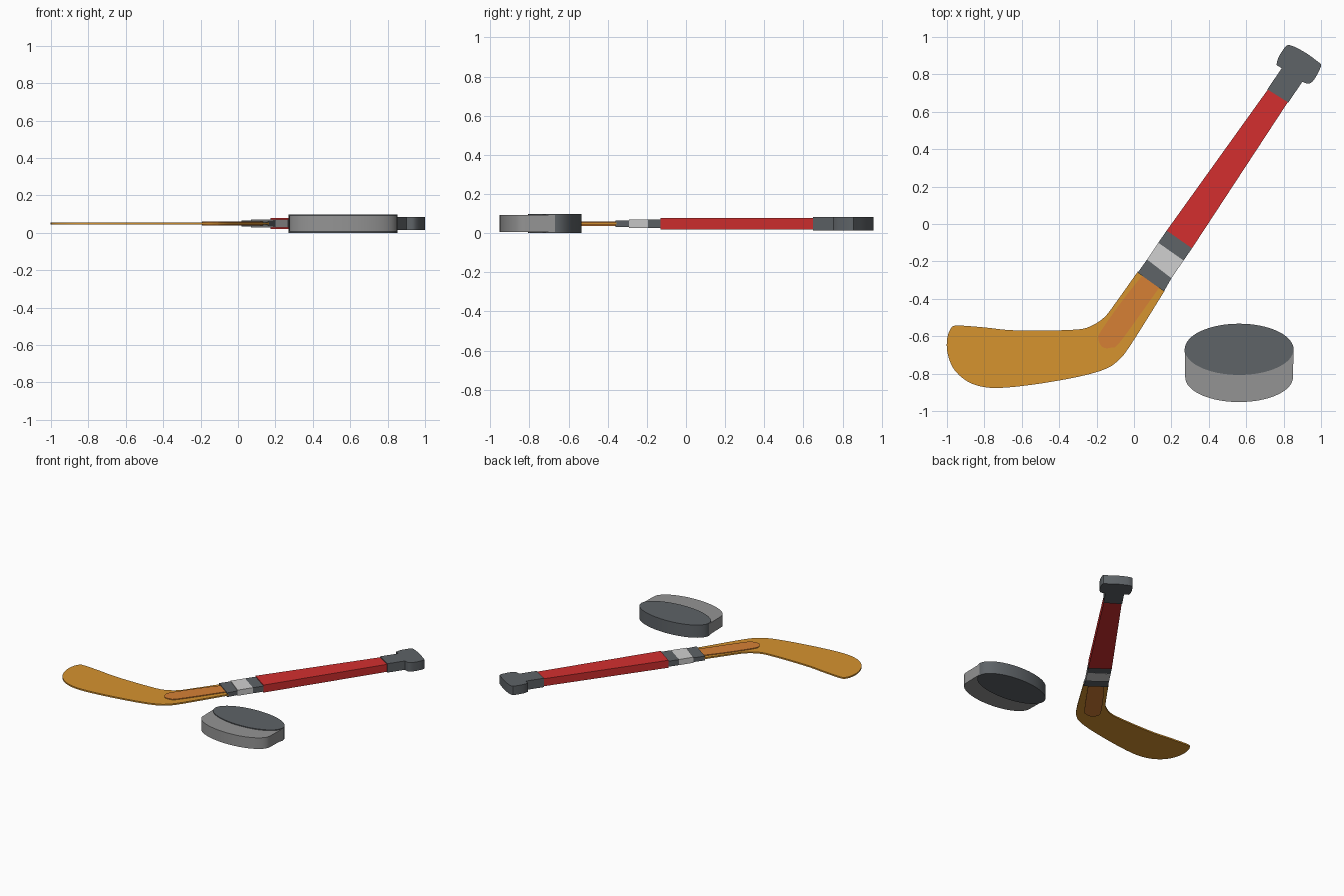
import bpy
import bmesh
import math
from mathutils import Vector

cube = bpy.data.objects.get("Cube")
if cube:
    bpy.data.objects.remove(cube, do_unlink=True)

MID = 0.049  # every part is a slab centred on this height


def material(name, rgb):
    linear = [((c / 255 + 0.055) / 1.055) ** 2.4 for c in rgb]
    m = bpy.data.materials.new(name)
    m.use_nodes = True
    m.diffuse_color = (*linear, 1)
    m.node_tree.nodes["Principled BSDF"].inputs["Base Color"].default_value = (*linear, 1)
    return m


wood = material("honey wood", (214, 147, 47))
inlay = material("orange wood", (214, 128, 53))
dark = material("dark grey", (94, 99, 103))
silver = material("light grey", (208, 208, 208))
red = material("red", (211, 47, 47))
grey = material("mid grey", (148, 148, 148))


def spline(points, steps=5):
    """Smooth open curve through the points; its ends stay sharp."""
    p = [Vector(q) for q in points]
    p = [p[0]] + p + [p[-1]]
    out = []
    for a, b, c, d in zip(p, p[1:], p[2:], p[3:]):
        for i in range(steps):
            t = i / steps
            out.append(0.5 * (2 * b + (c - a) * t + (2 * a - 5 * b + 4 * c - d) * t ** 2
                              + (3 * b - a - 3 * c + d) * t ** 3))
    return out + [p[-1]]


def arc(cx, cy, rx, ry, start, end, n):
    angles = [math.radians(start + (end - start) * i / n) for i in range(n + 1)]
    return [(cx + rx * math.cos(a), cy + ry * math.sin(a)) for a in angles]


def slab(name, outline, half, mat):
    """Extrude a flat outline to a slab of the given half thickness."""
    bm = bmesh.new()
    face = bm.faces.new([bm.verts.new((x, y, MID - half)) for x, y in outline])
    top = bmesh.ops.extrude_face_region(bm, geom=[face])["geom"]
    bmesh.ops.translate(bm, vec=(0, 0, 2 * half),
                        verts=[g for g in top if isinstance(g, bmesh.types.BMVert)])
    bmesh.ops.recalc_face_normals(bm, faces=bm.faces)
    mesh = bpy.data.meshes.new(name)
    bm.to_mesh(mesh)
    bm.free()
    mesh.materials.append(mat)
    obj = bpy.data.objects.new(name, mesh)
    bpy.context.collection.objects.link(obj)
    bpy.ops.object.select_all(action="DESELECT")
    obj.select_set(True)
    bpy.context.view_layer.objects.active = obj
    bpy.ops.object.shade_smooth_by_angle(angle=math.radians(30))
    return obj


# Curved blade with its raised inlay
slab("blade", spline([
    (0.02, -0.255), (-0.09, -0.41), (-0.16, -0.50), (-0.24, -0.55), (-0.32, -0.565),
    (-0.51, -0.57), (-0.67, -0.567), (-0.8, -0.553), (-0.945, -0.543), (-0.98, -0.56),
    (-1, -0.62), (-0.995, -0.7), (-0.96, -0.78), (-0.89, -0.842), (-0.8, -0.872),
    (-0.69, -0.875), (-0.5, -0.853), (-0.29, -0.815), (-0.16, -0.778), (-0.09, -0.735),
    (-0.02, -0.65), (0.165, -0.355)]), 0.0055, wood)
slab("blade_inlay", spline([
    (0.045, -0.275), (-0.055, -0.40), (-0.175, -0.57), (-0.19, -0.62), (-0.165, -0.66),
    (-0.12, -0.66), (-0.07, -0.625), (0.135, -0.34)]), 0.011, inlay)

# Shaft sections, each between two neighbouring cross cuts
cuts = [((0.02, -0.26), (0.16, -0.36)), ((0.07, -0.19), (0.20, -0.29)),
        ((0.13, -0.10), (0.265, -0.195)), ((0.175, -0.035), (0.31, -0.13)),
        ((0.72, 0.725), (0.825, 0.655))]
sections = [("lower_band", 0.0165, dark), ("middle_band", 0.022, silver),
            ("upper_band", 0.0215, dark), ("shaft", 0.029, red)]
for (name, half, mat), (a, b), (c, d) in zip(sections, cuts, cuts[1:]):
    slab(name, [a, c, d, b], half, mat)

# End grip with a flared knob
left_corner = spline([(0.762, 0.85), (0.77, 0.885), (0.80, 0.935), (0.83, 0.957),
                      (0.91, 0.92), (0.98, 0.87), (1, 0.845), (0.965, 0.775),
                      (0.935, 0.75), (0.90, 0.76)], 3)
slab("end_grip", [(0.713, 0.72), (0.79, 0.833), *left_corner, (0.825, 0.65)], 0.0345, dark)

# Puck: rim slab with a thicker oval face
slab("puck_body", [(0.271, -0.67), *arc(0.562, -0.82, 0.288, 0.132, 180, 360, 32),
                   (0.853, -0.67)], 0.043, grey)
slab("puck_face", arc(0.562, -0.67, 0.291, 0.137, 0, 360, 64)[:-1], 0.049, dark)
